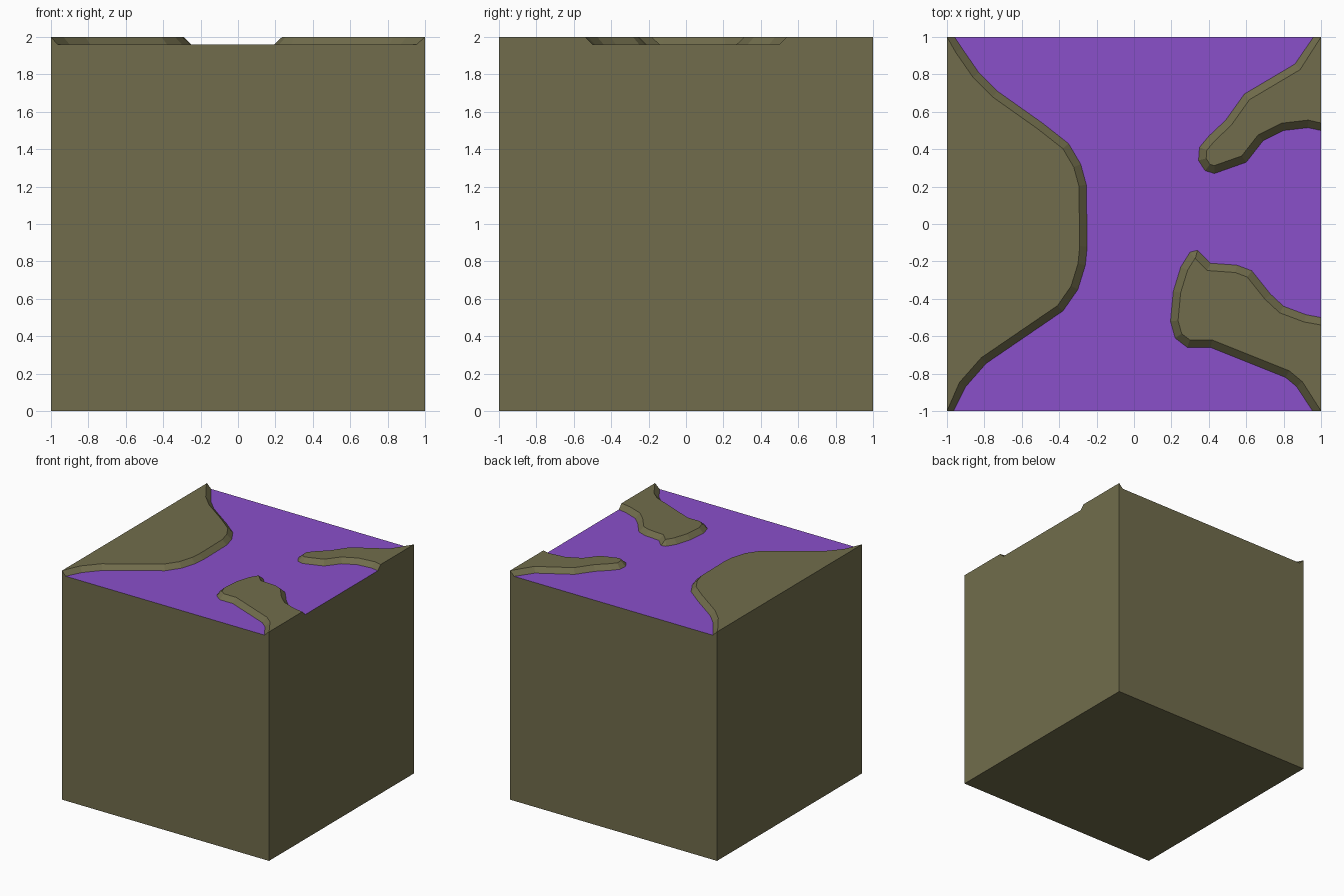
import bpy, bmesh
from mathutils import Vector

if "Cube" in bpy.data.objects:
    bpy.data.objects.remove(bpy.data.objects["Cube"])

FLOOR, TOP, BEVEL = 1.96, 2.0, 0.04


def material(name, rgb):
    m = bpy.data.materials.new(name)
    m.diffuse_color = (*rgb, 1)
    m.use_nodes = True
    m.node_tree.nodes["Principled BSDF"].inputs["Base Color"].default_value = m.diffuse_color
    return m


OLIVE = material("olive rock", (0.165, 0.152, 0.072))
PURPLE = material("purple liquid", (0.255, 0.080, 0.590))


def finish(name, bm, mat):
    mesh = bpy.data.meshes.new(name)
    bm.to_mesh(mesh)
    bm.free()
    mesh.materials.append(mat)
    bpy.context.collection.objects.link(bpy.data.objects.new(name, mesh))


def inset(path, first, last):
    """Mitred offset of an open path to its left, with given end points."""
    out = [Vector(first)]
    pts = [Vector(p) for p in path]
    for a, b, c in zip(pts, pts[1:], pts[2:]):
        d, e = (b - a).normalized(), (c - b).normalized()
        n, m = Vector((-d.y, d.x)), Vector((-e.y, e.x))
        out.append(b + (n + m) * BEVEL / (1 + n.dot(m)))
    return out + [Vector(last)]


def island(name, path, first, last, corners):
    """Raised plateau: sloped bank along the path, upright at the block sides."""
    bm = bmesh.new()
    low = [bm.verts.new((x, y, FLOOR)) for x, y in path + corners]
    high = [bm.verts.new((x, y, TOP)) for x, y in inset(path, first, last) + corners]
    for i in range(len(low)):
        j = (i + 1) % len(low)
        bm.faces.new((low[i], low[j], high[j], high[i]))
    bm.faces.new(high)
    bmesh.ops.remove_doubles(bm, verts=bm.verts, dist=1e-4)
    finish(name, bm, OLIVE)


# Shorelines, walked clockwise round the pool
left = [(-.965, -1), (-.90, -.87), (-.79, -.745), (-.38, -.465), (-.30, -.35), (-.26, -.22),
        (-.25, -.12), (-.255, .21), (-.285, .32), (-.35, .43), (-.49, .54), (-.73, .71),
        (-.83, .81), (-.92, .94), (-.96, 1)]
upper = [(.96, 1), (.86, .855), (.59, .695), (.49, .555), (.40, .47), (.35, .41), (.345, .34),
         (.38, .285), (.43, .27), (.60, .33), (.69, .445), (.80, .50), (.93, .515), (1, .50)]
lower = [(1, -.50), (.92, -.485), (.80, -.44), (.73, -.375), (.63, -.25), (.55, -.22),
         (.41, -.21), (.34, -.14), (.30, -.15), (.25, -.23), (.21, -.36), (.195, -.52),
         (.22, -.61), (.285, -.66), (.41, -.66), (.81, -.82), (.87, -.87), (.955, -1)]

island("left_plateau", left, (-1, -1), (-1, 1), [(-1, 1), (-1, -1)])
island("back_right_plateau", upper, (1, 1), (1, .54), [(1, 1)])
island("front_right_plateau", lower, (1, -.54), (1, -1), [(1, -1)])

# Purple pool between the shorelines
bm = bmesh.new()
bm.faces.new([bm.verts.new((x, y, FLOOR)) for x, y in reversed(left + upper + lower)])
finish("pool", bm, PURPLE)

# Block body, open where the pool and plateaus cover it
bm = bmesh.new()
bmesh.ops.create_cube(bm, size=2)
for v in bm.verts:
    v.co.z = FLOOR if v.co.z > 0 else 0
lid = [f for f in bm.faces if f.normal.z > 0.5]
bmesh.ops.delete(bm, geom=lid, context='FACES_ONLY')
finish("block", bm, OLIVE)
